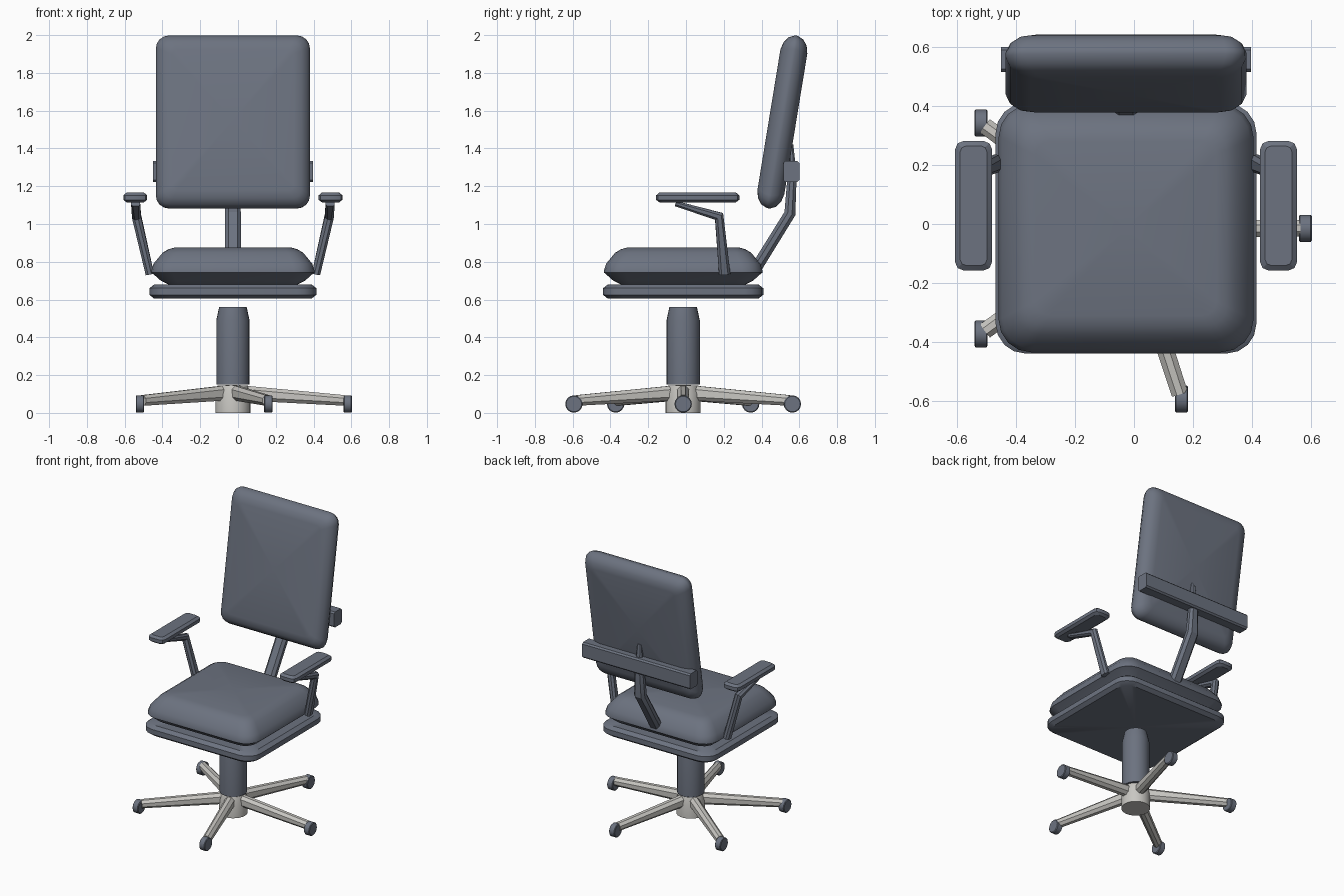
import bpy, bmesh, math
from mathutils import Vector, Matrix

cube = bpy.data.objects.get("Cube")
if cube:
    bpy.data.objects.remove(cube, do_unlink=True)

CX, CY = -0.027, -0.015   # axis of the column


def material(name, rgb):
    m = bpy.data.materials.new(name)
    m.use_nodes = True
    m.diffuse_color = (*rgb, 1)
    m.node_tree.nodes["Principled BSDF"].inputs["Base Color"].default_value = (*rgb, 1)
    return m


slate = material("slate grey", (0.15, 0.17, 0.215))
metal = material("pale metal", (0.58, 0.57, 0.54))


def finish(name, bm, mat, angle=35):
    bmesh.ops.recalc_face_normals(bm, faces=bm.faces)
    mesh = bpy.data.meshes.new(name)
    bm.to_mesh(mesh)
    bm.free()
    mesh.materials.append(mat)
    ob = bpy.data.objects.new(name, mesh)
    bpy.context.collection.objects.link(ob)
    bpy.ops.object.select_all(action='DESELECT')
    bpy.context.view_layer.objects.active = ob
    ob.select_set(True)
    bpy.ops.object.shade_smooth_by_angle(angle=math.radians(angle))
    return ob


def loft(bm, rings):
    """Skin closed rings of points and close both ends with fans."""
    loops = [[bm.verts.new(p) for p in ring] for ring in rings]
    n = len(loops[0])
    for a, b in zip(loops, loops[1:]):
        for i in range(n):
            j = (i + 1) % n
            bm.faces.new((a[i], a[j], b[j], b[i]))
    for loop in (loops[0], loops[-1]):
        mid = bm.verts.new(sum((v.co for v in loop), Vector()) / n)
        for i in range(n):
            bm.faces.new((loop[i], loop[(i + 1) % n], mid))


def slab(name, hx, hy, radius, layers, matrix, segs=4, angle=35):
    """Rounded rectangle built up from (inset, height) layers."""
    rings = []
    for inset, z in layers:
        r = max(radius - inset * 0.5, 0.01)
        ring = []
        for k, (sx, sy) in enumerate([(1, 1), (-1, 1), (-1, -1), (1, -1)]):
            for s in range(segs + 1):
                a = math.pi / 2 * (k + s / segs)
                ring.append(Vector((sx * (hx - inset - r) + r * math.cos(a),
                                    sy * (hy - inset - r) + r * math.sin(a), z)))
        rings.append(ring)
    bm = bmesh.new()
    loft(bm, rings)
    bm.transform(matrix)
    return finish(name, bm, slate, angle)


def beam(name, path, side, mat, chamfer=0.3):
    """Chamfered bar through (point, half width, half depth) stations."""
    pts = [Vector(p) for p, _, _ in path]
    side = Vector(side).normalized()
    rings = []
    for i, (_, w, d) in enumerate(path):
        before = (pts[i] - pts[i - 1]).normalized() if i else Vector()
        after = (pts[i + 1] - pts[i]).normalized() if i + 1 < len(pts) else Vector()
        t = (before + after).normalized()
        s = (side - t * side.dot(t)).normalized()
        u = s.cross(t)
        c = min(w, d) * 2 * chamfer
        corners = [(w, d - c), (w - c, d), (c - w, d), (-w, d - c),
                   (-w, c - d), (c - w, -d), (w - c, -d), (w, c - d)]
        rings.append([pts[i] + s * a + u * b for a, b in corners])
    bm = bmesh.new()
    loft(bm, rings)
    return finish(name, bm, mat, 25)


def turned(name, profile, mat, matrix, n=24):
    """Round part from (radius, height) profile."""
    bm = bmesh.new()
    loft(bm, [[Vector((r * math.cos(2 * math.pi * i / n), r * math.sin(2 * math.pi * i / n), z))
               for i in range(n)] for r, z in profile])
    bm.transform(matrix)
    return finish(name, bm, mat)


at = Matrix.Translation
axis = at((CX, CY, 0))

# Base: hub, five legs and wheels
turned("base_hub", [(0.093, 0), (0.093, 0.1), (0.08, 0.145)], metal, axis)
for i in range(5):
    a = math.radians(72 * i)
    d = Vector((math.cos(a), math.sin(a), 0))
    o = Vector((CX, CY, 0))
    beam(f"base_leg_{i + 1}",
         [(o + d * 0.03 + Vector((0, 0, 0.107)), 0.032, 0.04),
          (o + d * 0.59 + Vector((0, 0, 0.066)), 0.028, 0.028)],
         (-d.y, d.x, 0), metal)
    turned(f"wheel_{i + 1}", [(0.041, -0.022), (0.046, -0.018), (0.046, 0.018), (0.041, 0.022)], slate,
           at(o + d * 0.608 + Vector((0, 0, 0.047))) @ Matrix.Rotation(math.pi / 2, 4, 'Y'), 16)

# Column
turned("column", [(0.088, 0.15), (0.088, 0.49), (0.073, 0.56)], slate, axis)

# Seat pan and cushion
slab("seat_pan", 0.442, 0.424, 0.1,
     [(0.025, 0.605), (0, 0.625), (0, 0.66), (0.025, 0.68)], axis)
slab("seat_cushion", 0.432, 0.42, 0.11,
     [(0.1, 0.675), (0.05, 0.70), (0.005, 0.74), (0, 0.742), (0, 0.752),
      (0.012, 0.79), (0.06, 0.848), (0.09, 0.866), (0.125, 0.876)], axis, angle=45)

# Backrest, leaning backwards
lean = Matrix.Rotation(math.radians(90 - 9.3), 4, 'X')
slab("backrest", 0.408, 0.463, 0.07,
     [(0.085, -0.072), (0.045, -0.062), (0.015, -0.04), (0, -0.008), (0, 0.008),
      (0.015, 0.04), (0.045, 0.062), (0.085, 0.072)],
     at((CX, 0.51, 1.54)) @ lean, angle=45)

# Backrest support
beam("back_post", [((CX, 0.355, 0.74), 0.042, 0.03), ((CX, 0.55, 1.055), 0.042, 0.03),
                   ((CX, 0.562, 1.26), 0.03, 0.024), ((CX, 0.558, 1.42), 0.015, 0.01)],
     (1, 0, 0), slate)
beam("back_crossbar", [((CX - 0.424, 0.558, 1.278), 0.043, 0.055),
                       ((CX + 0.424, 0.558, 1.278), 0.043, 0.055)],
     (0, 1, 0), slate, 0.12)

# Armrests
for label, s in (("left", 1), ("right", -1)):
    slab(f"{label}_arm_pad", 0.063, 0.22, 0.03,
         [(0.017, 1.115), (0, 1.128), (0, 1.152), (0.017, 1.166)],
         at((CX + s * 0.517, 0.062, 0)), 2, 25)
    beam(f"{label}_arm_support",
         [((CX + s * 0.44, 0.205, 0.735), 0.022, 0.03),
          ((CX + s * 0.51, 0.175, 1.04), 0.024, 0.027),
          ((CX + s * 0.515, -0.055, 1.108), 0.024, 0.014)],
         (1, 0, 0), slate)
